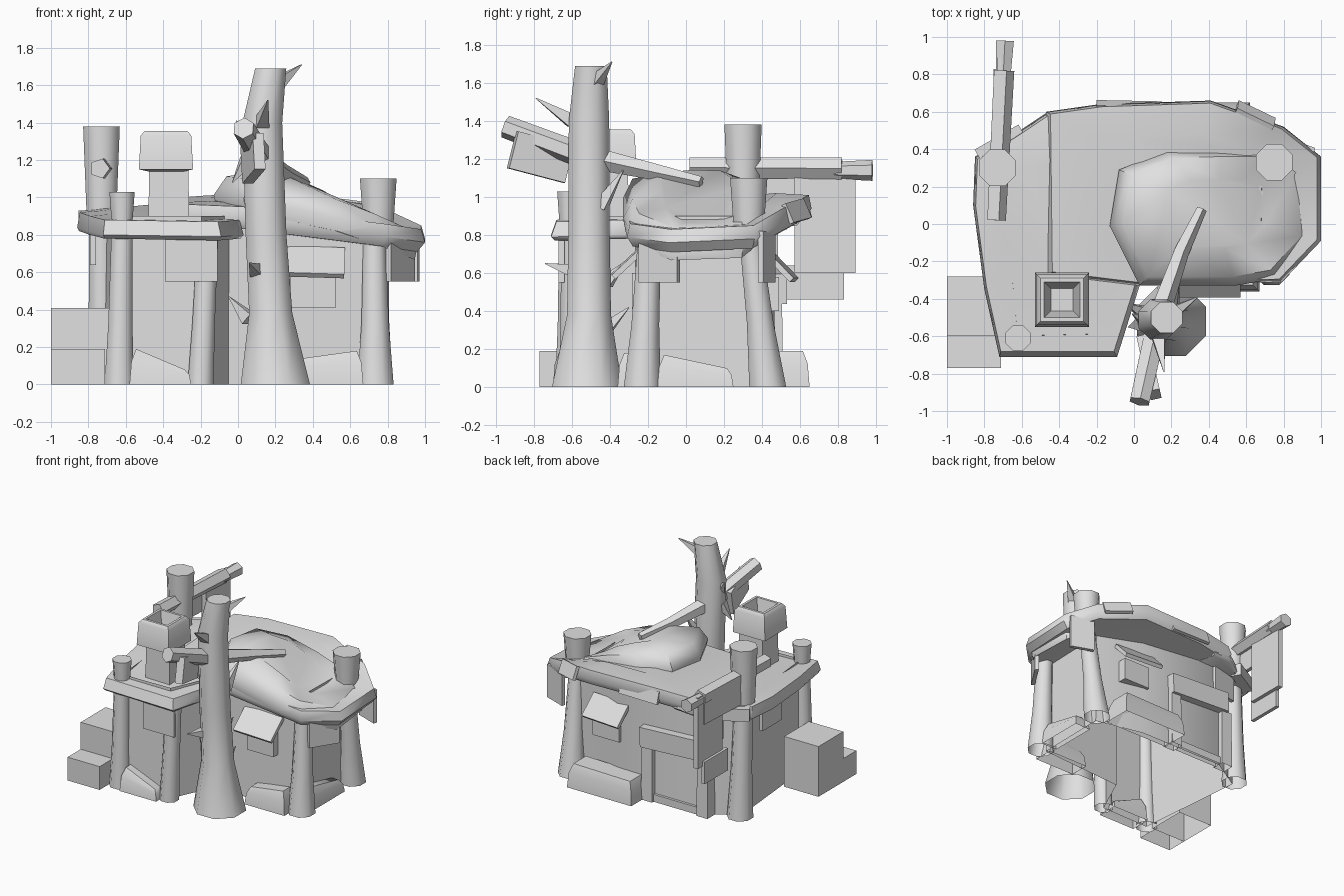
import bpy, bmesh, math
from mathutils import Vector, Matrix, Quaternion

cube = bpy.data.objects.get("Cube")
if cube:
    bpy.data.objects.remove(cube, do_unlink=True)

GREY = (0.75, 0.75, 0.75, 1)
stone = bpy.data.materials.new("plain_grey")
stone.use_nodes = True
stone.diffuse_color = GREY
stone.node_tree.nodes["Principled BSDF"].inputs["Base Color"].default_value = GREY
parts = []


def loft(name, rings, caps=True):
    """Skin a stack of equal rings; parts standing on the ground stay open below."""
    bm = bmesh.new()
    rows = [[bm.verts.new(p) for p in ring] for ring in rings]
    n = len(rows[0])
    for a, b in zip(rows, rows[1:]):
        for i in range(n):
            j = (i + 1) % n
            bm.faces.new((a[i], a[j], b[j], b[i]))
    if caps:
        bm.faces.new(rows[-1])
        if any(v.co.z > .001 for v in rows[0]):
            bm.faces.new(rows[0])
    bmesh.ops.recalc_face_normals(bm, faces=bm.faces)
    mesh = bpy.data.meshes.new(name)
    bm.to_mesh(mesh)
    bm.free()
    mesh.materials.append(stone)
    obj = bpy.data.objects.new(name, mesh)
    bpy.context.collection.objects.link(obj)
    parts.append(obj)


def tube(name, path, radii, sides=8):
    """Tapered round log along a path; upright logs keep level rings."""
    path = [Vector(p) for p in path]
    way = (path[-1] - path[0]).normalized()
    quat = Quaternion() if way.z > .9 else way.to_track_quat('Z', 'Y')
    angles = [math.tau * (i + 0.5) / sides for i in range(sides)]
    loft(name, [[p + quat @ Vector((r * math.cos(a), r * math.sin(a), 0)) for a in angles]
                for p, r in zip(path, radii)])


def box(name, lo, hi, turn=(0, 0, 0), taper=1.0):
    """Box between two corners, turned about its centre, top scaled by taper."""
    lo, hi = Vector(lo), Vector(hi)
    mid, half = (lo + hi) / 2, (hi - lo) / 2
    rot = Matrix.Rotation(turn[2], 3, 'Z') @ Matrix.Rotation(turn[1], 3, 'Y') @ Matrix.Rotation(turn[0], 3, 'X')
    rings = []
    for sz, k in ((-1, 1), (1, taper)):
        rings.append([mid + rot @ Vector((sx * half.x * k, sy * half.y * k, sz * half.z))
                      for sx, sy in ((-1, -1), (1, -1), (1, 1), (-1, 1))])
    loft(name, rings)


def slab(name, outline, layers):
    """Slab from an outline of (x, y, z); layers are (scale, z offset)."""
    c = sum((Vector(p) for p in outline), Vector()) / len(outline)
    loft(name, [[(c.x + (x - c.x) * s, c.y + (y - c.y) * s, z + dz)
                 for x, y, z in outline] for s, dz in layers])


# Roof: low wing, higher main part and raised dome
slab("roof_wing", [(-.72, -.71, .8), (-.09, -.71, .79), (.03, -.33, .8), (-.3, .6, .88),
                   (-.46, .6, .87), (-.64, .48, .86), (-.85, .36, .85), (-.86, .1, .84),
                   (-.8, -.35, .82)],
     [(.97, -.02), (1, 0), (.96, .08), (.6, .09)])
slab("roof_main", [(-.46, -.27, .9), (.03, -.33, .88), (.79, -.31, .79), (1, -.09, .76),
                   (1, .36, .78), (.8, .52, .87), (.41, .66, .94), (-.19, .64, .94),
                   (-.47, .6, .92)],
     [(.94, -.05), (1, 0), (.97, .07), (.6, .08)])
dome = [(-.13, -.01), (-.08, .29), (.17, .39), (.47, .4), (.72, .4), (.93, .3),
        (.96, -.08), (.77, -.29), (.54, -.33), (.03, -.33)]
slab("roof_dome", [(x, y, 1.1 - .12 * x - .16 * x * x) for x, y in dome],
     [(.97, -.17), (1, -.1), (.88, 0), (.5, .03)])

# Walls, open above and below, running between the posts
plan = [(-.635, -.61), (-.2, -.6), (-.05, -.27), (.69, -.22), (.7, .38),
        (.3, .47), (-.45, .47), (-.72, .31)]
loft("house_wall", [[(x, y, 0) for x, y in plan],
                    [(x * .98, y * .98, .9) for x, y in plan]], caps=False)

# Posts: leg with flared foot, some rise through the roof
posts = {
    "front_left_post": ((-.635, -.61), (-.62, -.61), .8, .085, .062),
    "back_left_post": ((-.72, .33), (-.73, .3), .95, .1, .07),
    "back_right_post": ((.73, .43), (.75, .33), .85, .105, .06),
    "front_centre_post": ((-.2, -.6), (-.16, -.6), .82, .075, .06),
    "front_right_post": ((.735, -.23), (.73, -.19), .82, .105, .065),
}
for name, (foot, head, h, rf, rh) in posts.items():
    knee = [f + (t - f) * .4 for f, t in zip(foot, head)]
    tube(name, [(*foot, 0), (*knee, h * .4), (*head, h)], [rf, rf * .35 + rh * .65, rh])
for name, x, y, z0, z1, r in (("front_left_cap", -.62, -.61, .84, 1.03, .073),
                              ("back_left_cap", -.73, .3, .88, 1.38, .106),
                              ("back_right_cap", .75, .33, .82, 1.1, .106)):
    tube(name, [(x, y, z0), (x, y, z1)], [r * .8, r])

# Dead tree with branches and thorns
tube("tree_trunk", [(.2, -.52, 0), (.175, -.51, .38), (.15, -.51, .8), (.13, -.51, 1.4),
                    (.175, -.5, 1.69)], [.2, .125, .118, .115, .09])
tube("roof_branch", [(.14, -.46, 1.2), (.25, -.15, 1.13), (.36, .08, 1.08)], [.06, .045, .03], 5)
tube("sign_branch", [(.12, -.55, 1.22), (.03, -.95, 1.37)], [.065, .06], 6)
box("branch_sign", (.05, -.92, 1.11), (.11, -.61, 1.31), (-.25, 0, .22))
thorns = [((.2, -.48, 1.6), (.34, -.39, 1.71)), ((.13, -.6, 1.4), (.16, -.79, 1.52)),
          ((.1, -.58, .61), (.06, -.74, .65)), ((.06, -.48, .35), (-.05, -.42, .47)),
          ((.16, -.43, .3), (.19, -.3, .42)), ((.15, -.42, .55), (.18, -.32, .66)),
          ((.2, -.45, .95), (.24, -.33, 1.14)), ((.05, -.53, 1.2), (-.03, -.55, 1.08)),
          ((.07, -.52, 1.3), (-.01, -.48, 1.41))]
for i, (root, tip) in enumerate(thorns):
    tube(f"thorn_{i + 1}", [root, tip], [.05, .003], 4)

# Chimney with a hollow cap
box("chimney_stack", (-.48, -.51, .84), (-.26, -.3, 1.16), taper=.95)
cap_rings = [(.1, 1.14), (.145, 1.15), (.135, 1.33), (.115, 1.355), (.095, 1.355), (.06, 1.2)]
loft("chimney_cap", [[(-.385 + sx * r, -.405 + sy * r, z) for sx, sy in
                      ((-1, -1), (1, -1), (1, 1), (-1, 1))] for r, z in cap_rings])

# Hanging sign on the back left post
tube("sign_beam", [(-.74, .02, 1.155), (-.7, .82, 1.15)], [.055, .06], 5)
tube("sign_beam_end", [(-.7, .78, 1.14), (-.69, .98, 1.14)], [.045, .055], 6)
box("sign_plank", (-.755, .3, .94), (-.725, .82, 1.17), (0, 0, -.05))
box("sign_board", (-.73, .57, .6), (-.69, .89, 1.18))
box("sign_board_lower", (-.75, .53, .46), (-.72, .83, .64))

# Crates
box("tall_crate", (-1, -.6, 0), (-.69, -.28, .41))
box("low_crate", (-1, -.77, 0), (-.71, -.6, .19))


def rock(name, lo, hi, z_start, z_end, along_x=True):
    """Low chamfered stone whose top slopes along its length."""
    rings = []
    for inset, f in ((0, 0), (.01, .65), (.035, 1)):
        ring = []
        for sx, sy in ((0, 0), (1, 0), (1, 1), (0, 1)):
            t = sx if along_x else sy
            x = hi[0] - inset if sx else lo[0] + inset
            y = hi[1] - inset if sy else lo[1] + inset
            ring.append((x, y, (z_start + (z_end - z_start) * t) * f))
        rings.append(ring)
    loft(name, rings)


rock("front_left_stone", (-.58, -.7), (-.25, -.53), .19, .08)
rock("front_right_stone", (.31, -.36), (.67, -.2), .14, .18)
rock("side_stone", (.65, -.15), (.79, .25), .17, .1, False)
rock("back_stone", (.04, .42), (.62, .65), .18, .19)

# Windows with sloping awnings, front and back
box("front_window", (.28, -.285, .41), (.52, -.23, .6))
box("front_awning", (.23, -.41, .64), (.57, -.2, .67), (.75, .03, 0))
box("back_window", (.26, .42, .4), (.5, .49, .58))
box("back_awning", (.2, .4, .62), (.54, .6, .65), (-.8, 0, -.08))

# Back door frame
for name, x in (("door_post_left", .0), ("door_post_right", -.5)):
    box(name, (x - .05, .41, 0), (x + .05, .51, .47), taper=.9)
box("door_lintel", (-.5, .44, .45), (.05, .53, .61), (0, .05, 0))
box("door_sill", (-.45, .43, 0), (-.05, .49, .06))

# Planks hanging under the eaves and patches on the roof rim
box("front_plank", (-.39, -.67, .55), (-.11, -.64, .8))
box("right_plank", (.75, -.155, .55), (.99, -.125, .78), (0, 0, 1.0))
box("back_right_plank", (.78, .41, .55), (.97, .44, .82), (0, 0, -.35))
box("left_plank", (-.79, -.1, .64), (-.76, .14, .86))
box("back_left_plank", (-.63, .43, .64), (-.4, .46, .86), (0, 0, .2))
box("rim_patch_back", (-.2, .62, .89), (.15, .645, .99), (.3, 0, -.02))
box("rim_patch_corner", (.54, .57, .87), (.76, .595, .98), (.4, .12, -.45))
box("rim_patch_left", (-.85, .39, .83), (-.58, .47, .93), (0, 0, .52))

# Soft shading with sharp edges kept
bpy.ops.object.select_all(action='DESELECT')
for obj in parts:
    obj.select_set(True)
bpy.context.view_layer.objects.active = parts[0]
bpy.ops.object.shade_smooth_by_angle(angle=math.radians(50))
